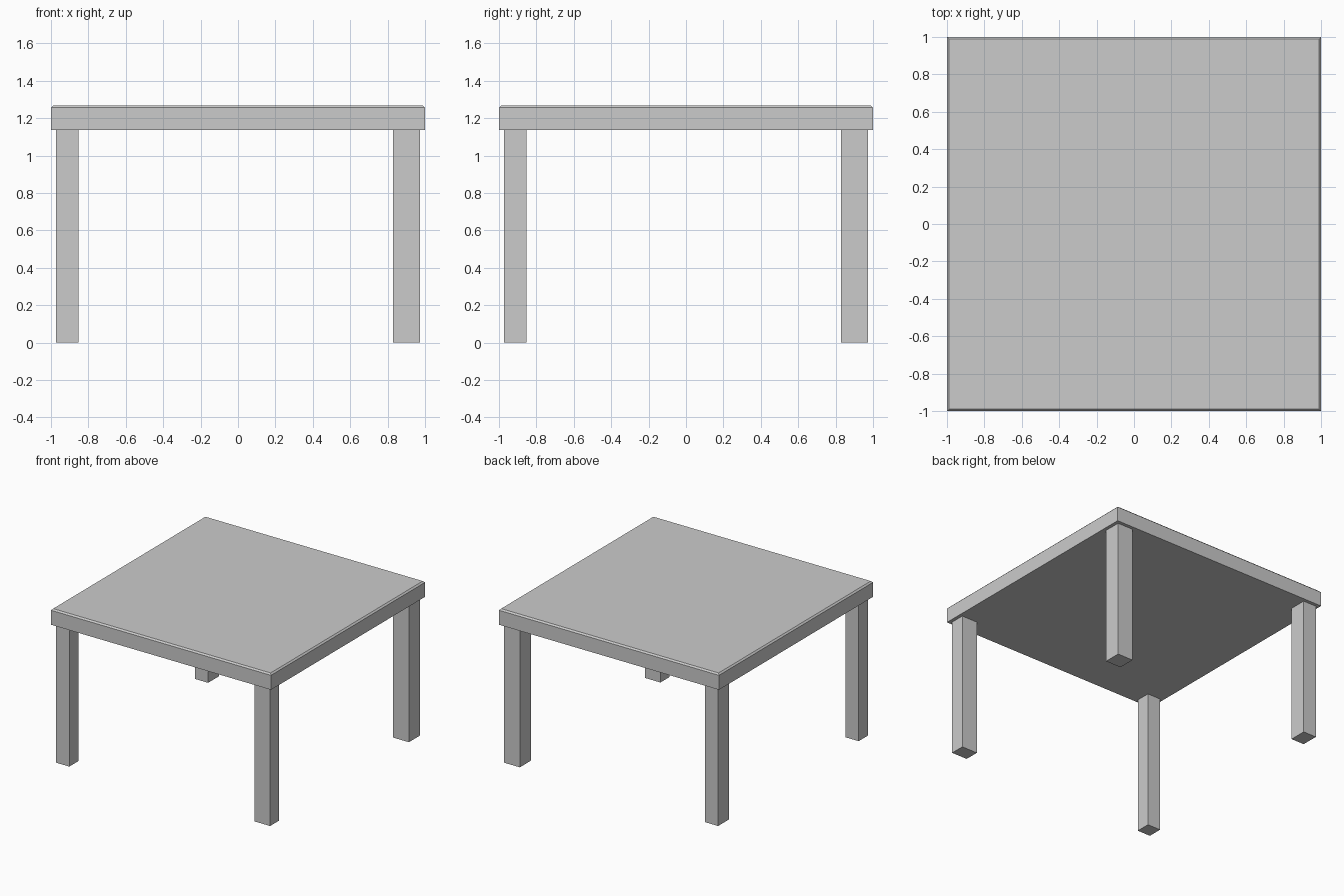
import bpy

if "Cube" in bpy.data.objects:
    bpy.data.objects.remove(bpy.data.objects["Cube"])

TOP_Z, UNDER_Z, CHAMFER = 1.268, 1.137, 0.012


def box(name, lo, hi):
    """Add a box spanning two opposite corners."""
    bpy.ops.mesh.primitive_cube_add(size=1, location=[(a + b) / 2 for a, b in zip(lo, hi)])
    obj = bpy.context.object
    obj.name = name
    obj.scale = [b - a for a, b in zip(lo, hi)]
    bpy.ops.object.transform_apply(location=False, rotation=False, scale=True)
    return obj


# Tabletop slab with a small chamfer around its upper rim
top = box("tabletop", (-1, -1, UNDER_Z), (1, 1, TOP_Z))
weights = top.data.attributes.new("bevel_weight_edge", 'FLOAT', 'EDGE')
for edge in top.data.edges:
    rim = all(top.data.vertices[v].co.z > 0 for v in edge.vertices)
    weights.data[edge.index].value = 1.0 if rim else 0.0
bevel = top.modifiers.new("rim_chamfer", 'BEVEL')
bevel.limit_method = 'WEIGHT'
bevel.width = CHAMFER
bevel.segments = 1

# Legs: the right and back pairs are slightly thicker than the left and front
SPAN_X = {"left": (-0.972, -0.853), "right": (0.83, 0.972)}
SPAN_Y = {"front": (-0.972, -0.853), "back": (0.83, 0.972)}
for side, (x0, x1) in SPAN_X.items():
    for end, (y0, y1) in SPAN_Y.items():
        box(f"{end}_{side}_leg", (x0, y0, 0), (x1, y1, UNDER_Z))
